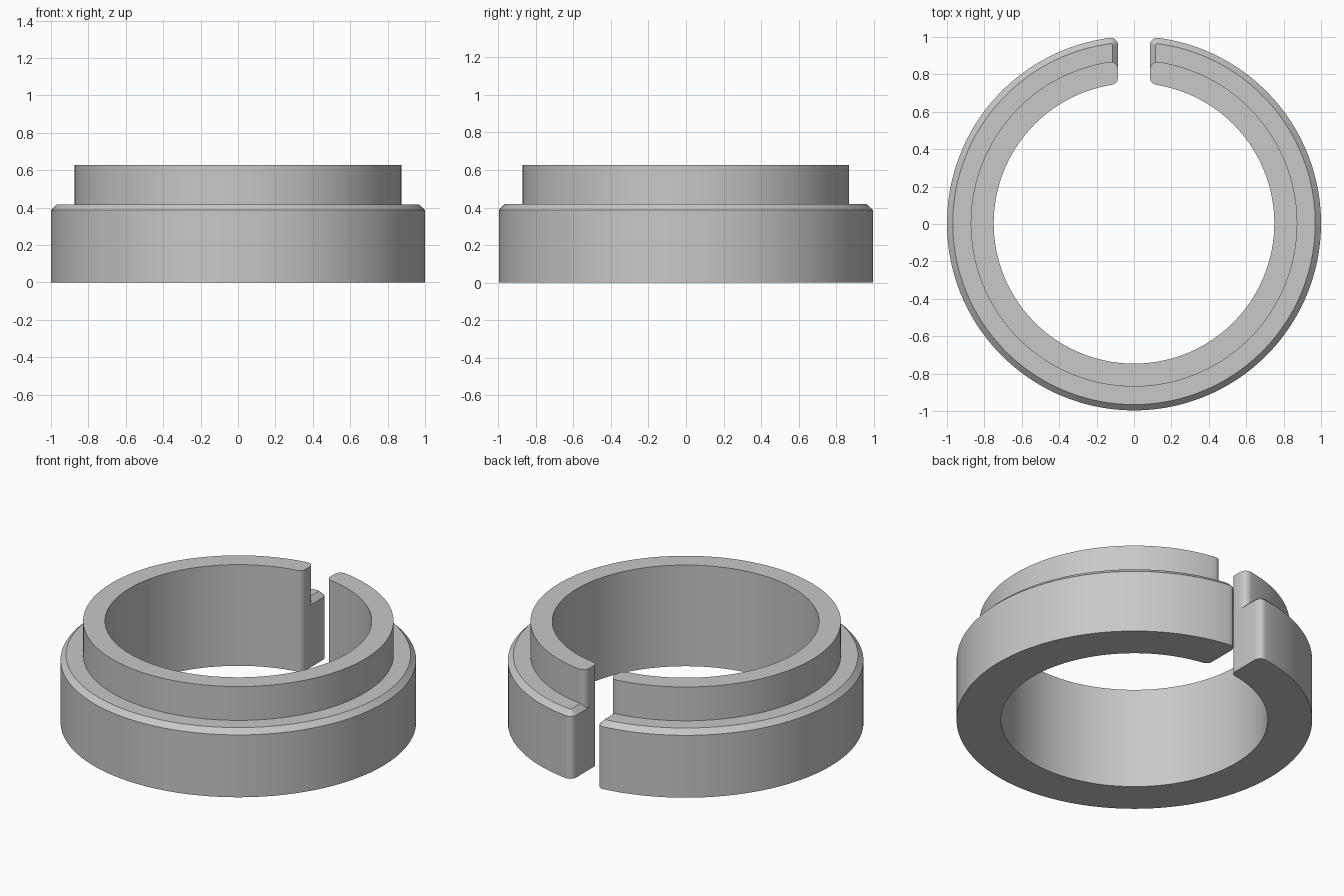
import bpy
import bmesh
from math import atan2, cos, sin, sqrt, pi, radians

cube = bpy.data.objects.get("Cube")
if cube:
    bpy.data.objects.remove(cube, do_unlink=True)

# Main dimensions
BORE, OUTER, STEP = 0.75, 1.0, 0.873
GAP, FILLET, CHAMFER = 0.085, 0.04, 0.031
SHOULDER, TOP = 0.418, 0.628
SHIFT_Y = 0.0035
ARC_STEPS, FILLET_STEPS = 90, 8

grey = bpy.data.materials.new("plain grey")
grey.use_nodes = True
colour = (0.58, 0.58, 0.58, 1)
grey.diffuse_color = colour
grey.node_tree.nodes["Principled BSDF"].inputs["Base Color"].default_value = colour


def edge_curve(radius, gap, fillet, side):
    """Rounded end plus long arc; side is 1 for the outer wall, -1 for the bore."""
    cx = gap + fillet
    cy = sqrt((radius - side * fillet) ** 2 - cx ** 2)
    turn = atan2(cy, cx)
    end = turn if side > 0 else turn + pi
    points = []
    for i in range(FILLET_STEPS):
        a = pi + (end - pi) * i / FILLET_STEPS
        points.append((cx + fillet * cos(a), cy + fillet * sin(a)))
    for i in range(ARC_STEPS + 1):
        a = turn + (-pi / 2 - turn) * i / ARC_STEPS
        points.append((radius * cos(a), radius * sin(a)))
    # Mirror to the other half of the split ring
    return points + [(-x, y) for x, y in reversed(points[:-1])]


def split_ring(name, outer, levels):
    """Stack of split ring outlines, each given as (height, inset)."""
    bm = bmesh.new()
    loops = []
    for z, inset in levels:
        wall = edge_curve(outer - inset, GAP + inset, FILLET - inset, 1)
        bore = edge_curve(BORE + inset, GAP + inset, FILLET - inset, -1)
        outline = wall + bore[::-1]
        loops.append([bm.verts.new((x, y + SHIFT_Y, z)) for x, y in outline])
    count = len(loops[0])
    # Walls
    for low, high in zip(loops, loops[1:]):
        for i in range(count):
            j = (i + 1) % count
            bm.faces.new((low[i], low[j], high[j], high[i]))
    # Flat top and underside
    for loop in (loops[0], loops[-1]):
        for i in range(count // 2 - 1):
            bm.faces.new((loop[i], loop[i + 1], loop[-i - 2], loop[-i - 1]))
    bmesh.ops.recalc_face_normals(bm, faces=bm.faces)
    mesh = bpy.data.meshes.new(name)
    bm.to_mesh(mesh)
    bm.free()
    mesh.materials.append(grey)
    ring = bpy.data.objects.new(name, mesh)
    bpy.context.collection.objects.link(ring)
    bpy.ops.object.select_all(action='DESELECT')
    ring.select_set(True)
    bpy.context.view_layer.objects.active = ring
    bpy.ops.object.shade_smooth_by_angle(angle=radians(30))


# Wide base with a chamfered shoulder, and the narrower collar above it
split_ring("base_ring", OUTER,
           [(0, 0), (SHOULDER - CHAMFER, 0), (SHOULDER, CHAMFER)])
split_ring("upper_collar", STEP, [(SHOULDER - CHAMFER, 0), (TOP, 0)])
